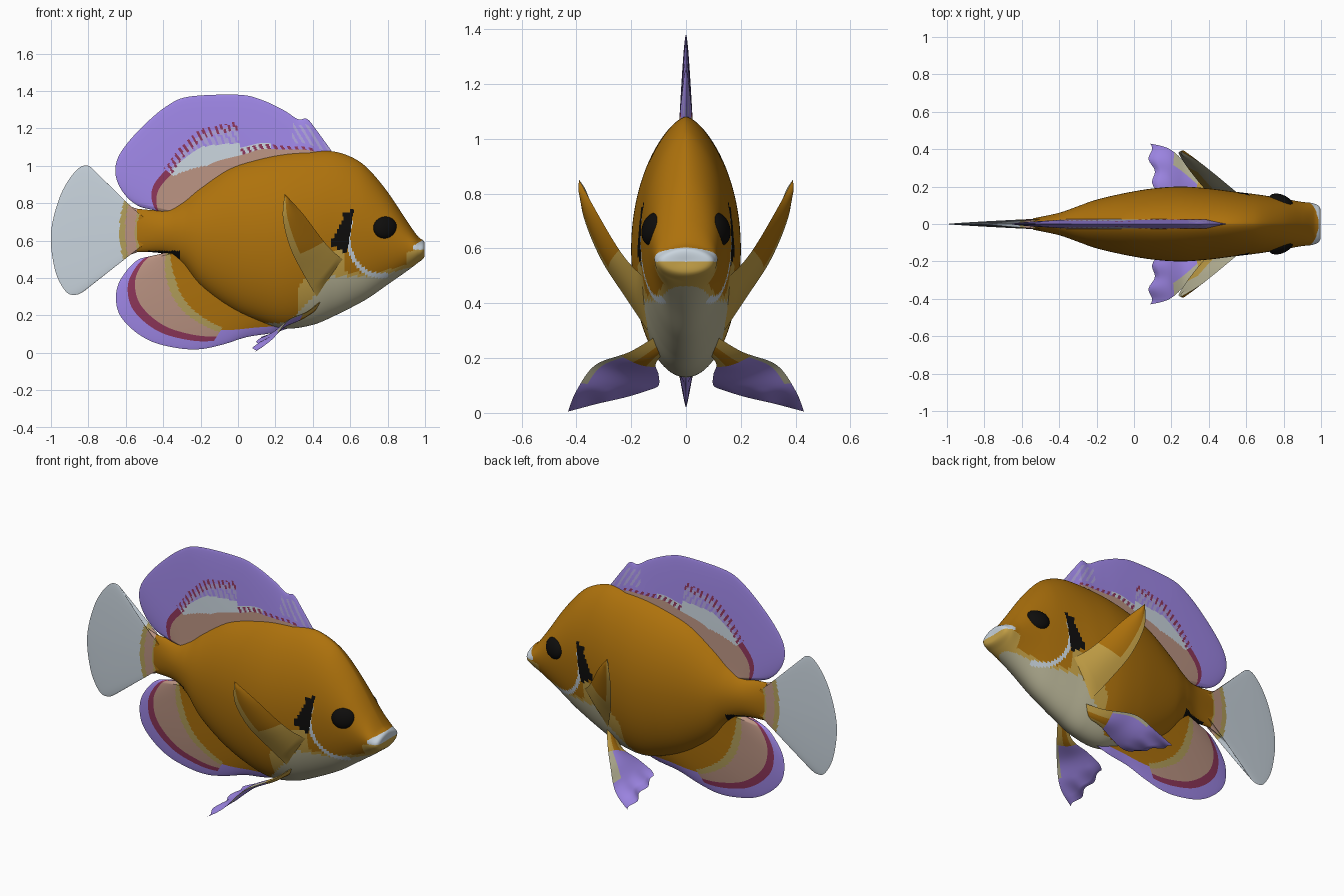
import bpy, bmesh, math
from mathutils import Vector

cube = bpy.data.objects.get("Cube")
if cube:
    bpy.data.objects.remove(cube)

COLOURS = {
    "orange": (174, 114, 12), "violet": (160, 136, 232), "pale_grey": (201, 212, 221),
    "cream": (188, 184, 154), "olive_yellow": (178, 158, 90), "dusty_pink": (186, 147, 130),
    "maroon": (142, 54, 90), "black": (14, 13, 12), "lilac": (174, 163, 218),
    "yellow": (196, 160, 70),
}
NAMES = list(COLOURS)


def linear(c):
    c /= 255
    return c / 12.92 if c < 0.04 else ((c + 0.055) / 1.055) ** 2.4


def make_material(name):
    mat = bpy.data.materials.new(name)
    mat.use_nodes = True
    colour = [linear(c) for c in COLOURS[name]] + [1]
    mat.diffuse_color = colour
    shader = next(n for n in mat.node_tree.nodes if n.type == "BSDF_PRINCIPLED")
    shader.inputs["Base Color"].default_value = colour
    shader.inputs["Roughness"].default_value = 0.8
    return mat


MATERIALS = [make_material(n) for n in NAMES]


def sample(points, t):
    """Smooth curve through points, t from 0 to 1."""
    last = len(points) - 1
    i = min(int(t * last), last - 1)
    f = t * last - i
    a, b, c, d = [Vector(points[min(max(k, 0), last)]) for k in range(i - 1, i + 3)]
    return b + (c - a) * f / 2 + (a - b * 2.5 + c * 2 - d / 2) * f * f \
        + ((b - c) * 1.5 + (d - a) / 2) * f ** 3


def finish(bm, name):
    bmesh.ops.remove_doubles(bm, verts=bm.verts, dist=1e-5)
    bmesh.ops.recalc_face_normals(bm, faces=bm.faces)
    mesh = bpy.data.meshes.new(name)
    bm.to_mesh(mesh)
    bm.free()
    for mat in MATERIALS:
        mesh.materials.append(mat)
    obj = bpy.data.objects.new(name, mesh)
    bpy.context.collection.objects.link(obj)
    bpy.ops.object.select_all(action="DESELECT")
    obj.select_set(True)
    bpy.context.view_layer.objects.active = obj
    bpy.ops.object.shade_smooth_by_angle(angle=math.radians(35))
    return obj


def fin(name, first, second, normal, taper, rule, nu=150, nv=50):
    """Thin lens between two edge curves; rule picks a colour per face."""
    bm = bmesh.new()
    normal = Vector(normal).normalized()
    edges = [(sample(first, i / nu), sample(second, i / nu)) for i in range(nu + 1)]
    for side in (1, -1):
        grid = []
        for i, (a, b) in enumerate(edges):
            u = i / nu
            ends = min(1, 10 * u, 10 * (1 - u))
            grid.append([bm.verts.new(a.lerp(b, j / nv) + normal * side * ends * taper(j / nv))
                         for j in range(nv + 1)])
        for i in range(nu):
            for j in range(nv):
                face = bm.faces.new((grid[i][j], grid[i + 1][j], grid[i + 1][j + 1], grid[i][j + 1]))
                colour = rule((i + 0.5) / nu, (j + 0.5) / nv, face.calc_center_median(), side)
                face.material_index = NAMES.index(colour)
    return finish(bm, name)


def flat(points):
    return [(x, 0, z) for x, z in points]


# Body: stations of x, top, bottom, half width
STATIONS = [
    (-.54, .77, .54, .03), (-.4, .765, .53, .06), (-.3, .81, .47, .095), (-.2, .89, .35, .13),
    (-.05, .99, .24, .165), (.1, 1.04, .17, .19), (.25, 1.07, .13, .2), (.4, 1.08, .15, .19),
    (.52, 1.075, .2, .175), (.62, 1.04, .25, .163), (.7, .98, .295, .152), (.8, .86, .365, .135),
    (.9, .71, .435, .118), (.96, .625, .48, .11), (.995, .595, .51, .085), (.996, .555, .55, .005)]


def body_colour(p):
    x, z = p.x, p.z
    # Upper lip
    if x > .935 and z > .552 and z < .572 + max(0, x - .935) * .6:
        return "pale_grey"
    # Gill bar, flared at its lower end
    left = .56 if z > .72 else .568 - (.72 - z) * .57
    if left < x < .587 + (z - .57) * .17 and .58 - (x - .49) * .55 < z < .76:
        return "black"
    # Pale line sweeping under the cheek
    ring = math.hypot((x - .76) / .17, (z - .62) / .208)
    if abs(ring - 1) < .065 and x < .8 and z < .7:
        return "pale_grey"
    # Dark slot under the tail root
    if -.48 < x < -.31 and z < .546:
        return "black"
    # Pale throat and belly with a yellow margin
    limit = max(.16, .41 + max(0, x - .75) * .28 - max(0, .5 - x) * 1.1)
    if z < limit and x > .14:
        return "cream"
    margin = .14 if x < .57 else .085 if x > .9 else .02
    return "yellow" if z < limit + margin and x > .32 else "orange"


bm = bmesh.new()
ROWS, SIDES = 260, 120
rings = []
for i in range(ROWS + 1):
    x, top, bottom, width = sample(STATIONS, i / ROWS)
    ring = []
    for k in range(SIDES):
        a = 2 * math.pi * k / SIDES
        power = 1.3 if math.cos(a) > 0 else 1
        y = math.copysign(abs(math.sin(a)) ** power, math.sin(a)) * width
        ring.append(bm.verts.new((x, y, (top + bottom) / 2 + math.cos(a) * (top - bottom) / 2)))
    rings.append(ring)
for a, b in zip(rings, rings[1:]):
    for k in range(SIDES):
        bm.faces.new((a[k - 1], a[k], b[k], b[k - 1]))
bm.faces.new(rings[0])
bm.faces.new(rings[-1])
for face in bm.faces:
    face.material_index = NAMES.index(body_colour(face.calc_center_median()))
finish(bm, "body")

# Eyes
for side, label in ((1, "left"), (-1, "right")):
    bm = bmesh.new()
    bmesh.ops.create_uvsphere(bm, u_segments=24, v_segments=14, radius=1)
    for v in bm.verts:
        x, y, z = v.co
        v.co = (.786 + x * .065, side * (.12 + y * .038 - x * .018 - z * .008), .67 + z * .06)
    for face in bm.faces:
        face.material_index = NAMES.index("black")
    finish(bm, label + "_eye")


# Dorsal fin
def dorsal_colour(u, v, p, side):
    pink = max(.19, .36 - max(0, u - .33) * 1.2)
    ray = math.sin(170 * (p.x + p.z * .6))
    if u < .35:
        return "dusty_pink" if v < .36 else "maroon" if v < .45 else "violet"
    if v < pink:
        return "dusty_pink"
    if u < .59:
        tick = .42 + (u - .35) * .65
        white = .4 - max(0, u - .5) * .6
        if ray > .3 and abs(v - tick) < .055:
            return "maroon"
        if v < white:
            return "pale_grey"
        return "lilac" if v < tick and ray < .3 else "violet"
    if ray > .1 and v < pink + .07 and u < .93:
        return "maroon"
    if v < pink + .1 and u < .7:
        return "pale_grey"
    return "lilac" if u > .78 and .35 < v < .85 and ray < -.2 else "violet"


fin("dorsal_fin",
    flat([(-.4, .74), (-.37, .75), (-.34, .77), (-.31, .79), (-.28, .81), (-.24, .84), (-.19, .88),
          (-.13, .92), (-.07, .95), (.04, .99), (.13, 1.03), (.22, 1.04), (.3, 1.05), (.35, 1.05),
          (.42, 1.05), (.49, 1.05)]),
    flat([(-.42, .765), (-.52, .78), (-.6, .84), (-.65, .93), (-.65, 1.02), (-.6, 1.11), (-.5, 1.22),
          (-.38, 1.32), (-.26, 1.37), (0, 1.38), (.12, 1.355), (.24, 1.3), (.32, 1.25), (.37, 1.25),
          (.42, 1.19), (.5, 1.08)]),
    (0, 1, 0), lambda v: .026 * (1 - v) ** .6, dorsal_colour, 240, 60)


# Anal fin
def anal_colour(u, v, p, side):
    start = .17 + .75 * u * u
    if u > .7:
        return "orange" if v < .6 else "violet"
    if v < start:
        return "orange"
    if v < min(start + .1, .74):
        return "olive_yellow"
    return "dusty_pink" if v < .74 else "maroon" if v < .84 else "violet"


fin("anal_fin",
    flat([(-.36, .55), (-.33, .54), (-.3, .52), (-.27, .49), (-.23, .45), (-.2, .41), (-.15, .36),
          (-.1, .32), (-.03, .28), (.05, .24), (.15, .21), (.25, .2), (.35, .2)]),
    flat([(-.42, .52), (-.53, .5), (-.61, .42), (-.65, .33), (-.64, .22), (-.57, .13), (-.46, .06),
          (-.32, .025), (-.2, .02), (-.08, .045), (.05, .085), (.2, .11), (.35, .16)]),
    (0, 1, 0), lambda v: .045 * (1 - v) ** .8, anal_colour)


# Tail fin
def tail_colour(u, v, p, side):
    x = p.x - (p.z - .65) ** 2
    for edge, colour in ((-.535, "orange"), (-.55, "olive_yellow"), (-.605, "dusty_pink"),
                         (-.635, "olive_yellow")):
        if x > edge:
            return colour
    return "pale_grey"


fin("tail_fin",
    flat([(-.48, .725 - .0125 * k) for k in range(13)]),
    flat([(-.52, .765), (-.63, .81), (-.73, .925), (-.8, 1), (-.87, .97), (-.95, .84), (-1, .64),
          (-.98, .45), (-.93, .34), (-.88, .31), (-.81, .34), (-.67, .48), (-.52, .545)]),
    (0, 1, 0), lambda v: .03 * (1 - v) ** .8, tail_colour)


# Paired fins
def pectoral_colour(u, v, p, side):
    if side < 0:
        return "yellow" if v > .6 and u < .5 else "cream"
    return "yellow" if u < .42 or v > .8 else "orange"


def pelvic_colour(u, v, p, side):
    if u < .32:
        return "orange" if .35 < v < .7 and u > .1 else "yellow"
    # Pale strip along the leading edge, broader on top
    return "cream" if u < .68 and v < (.25 if side > 0 else .1) else "violet"


PECTORAL_TOP = [(.56, .16, .5), (.5, .21, .55), (.44, .26, .62), (.35, .33, .74), (.25, .39, .85)]
PECTORAL_REAR = [(.42, .14, .3), (.35, .22, .42), (.28, .31, .56), (.24, .375, .72), (.25, .39, .85)]
PELVIC_OUTER = [(.47, .08, .3), (.38, .2, .225), (.27, .33, .175), (.19, .4, .08), (.08, .43, .005)]
PELVIC_INNER = [(.42, .07, .23), (.34, .11, .18), (.25, .1, .14), (.17, .1, .1), (.12, .13, .085)]
for side, label in ((1, "left"), (-1, "right")):
    def mirrored(points):
        return [(x, y * side, z) for x, y, z in points]

    def lens(v):
        return .013 * math.sin(math.pi * v)

    fin(label + "_pectoral_fin", mirrored(PECTORAL_TOP), mirrored(PECTORAL_REAR),
        (.35, .9 * side, -.2), lens, pectoral_colour, 40, 20)
    pelvic = fin(label + "_pelvic_fin", mirrored(PELVIC_OUTER), mirrored(PELVIC_INNER),
                 (0, .3 * side, .95), lens, pelvic_colour, 40, 24)
    # Ragged trailing edge
    for v in pelvic.data.vertices:
        reach = max(0, (.2 - v.co.x) / .1)
        v.co.x += .012 * reach * math.sin(abs(v.co.y) * 50)
        v.co.z = max(v.co.z, 0)
